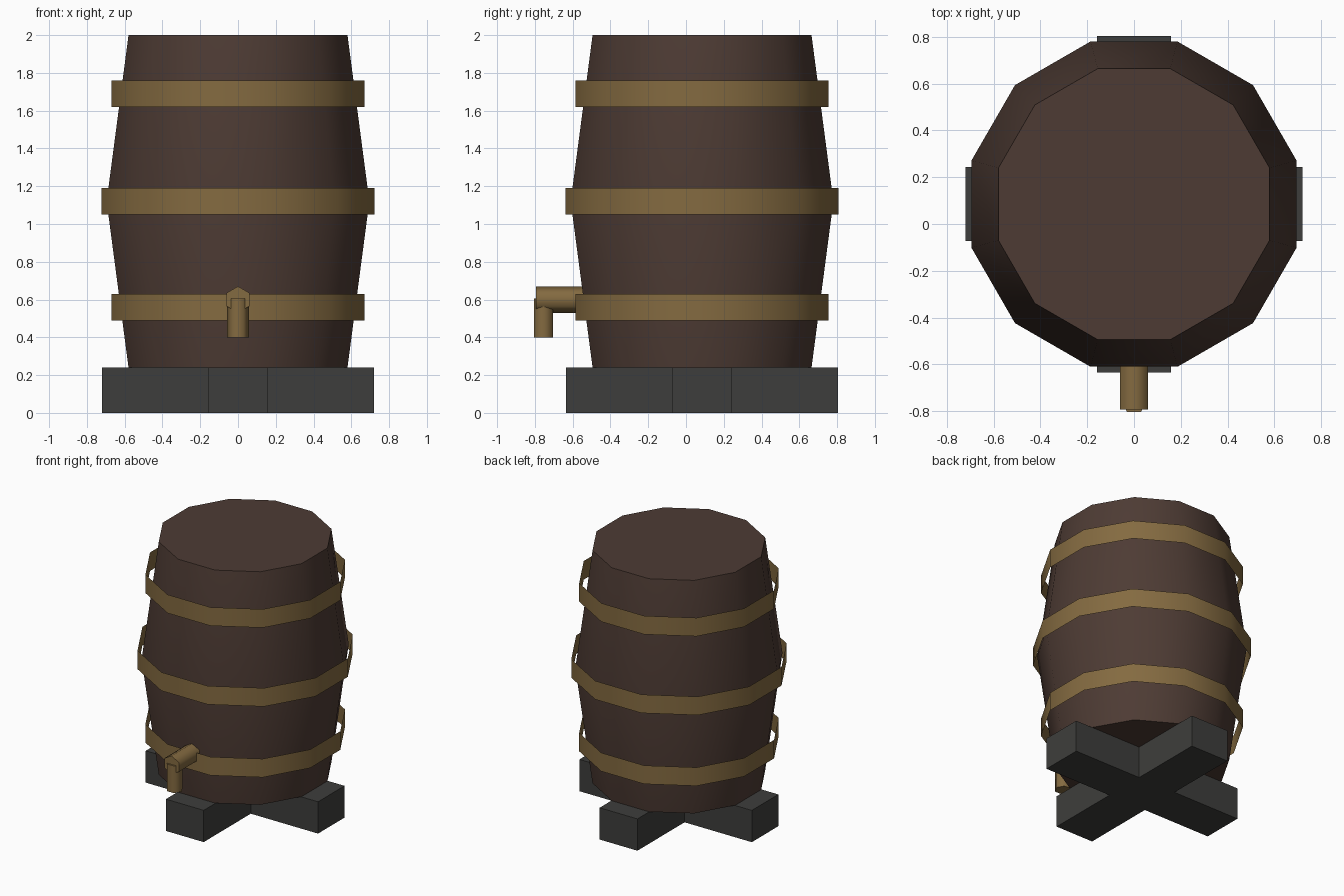
import bpy, bmesh, math
from mathutils import Matrix, Vector

if "Cube" in bpy.data.objects:
    bpy.data.objects.remove(bpy.data.objects["Cube"])

CY = 0.085  # barrel axis offset in y


def material(name, rgb):
    m = bpy.data.materials.new(name)
    m.diffuse_color = (*rgb, 1)
    m.use_nodes = True
    m.node_tree.nodes["Principled BSDF"].inputs["Base Color"].default_value = m.diffuse_color
    return m


WOOD = material("dark_wood", (0.075, 0.044, 0.034))
BRASS = material("brass", (0.23, 0.145, 0.052))
IRON = material("dark_stand", (0.048, 0.048, 0.045))


def loft(name, rings, mat, matrix=Matrix(), caps=True, smooth=None):
    """Skin a list of equal-length point rings, bottom to top."""
    bm = bmesh.new()
    loops = [[bm.verts.new(matrix @ Vector(p)) for p in r] for r in rings]
    n = len(loops[0])
    for a, b in zip(loops, loops[1:]):
        for i in range(n):
            j = (i + 1) % n
            bm.faces.new((a[i], a[j], b[j], b[i]))
    if caps:
        bm.faces.new(loops[0][::-1])
        bm.faces.new(loops[-1])
    me = bpy.data.meshes.new(name)
    bm.to_mesh(me)
    bm.free()
    me.materials.append(mat)
    ob = bpy.data.objects.new(name, me)
    bpy.context.collection.objects.link(ob)
    if smooth:
        bpy.ops.object.select_all(action='DESELECT')
        ob.select_set(True)
        bpy.context.view_layer.objects.active = ob
        bpy.ops.object.shade_smooth_by_angle(angle=math.radians(smooth))
    return ob


def ring(n, r, z, start=0.0):
    return [(r * math.cos(start + i * math.tau / n),
             r * math.sin(start + i * math.tau / n), z) for i in range(n)]


axis = Matrix.Translation((0, CY, 0))
TURN = math.radians(15)

# Barrel body: twelve sides, widest at the middle
loft("barrel", [ring(12, r, z, TURN) for r, z in
                ((0.60, 0.24), (0.72, 1.12), (0.60, 2.0))],
     WOOD, axis, smooth=40)

# Hoops: open bands of sheet metal standing off the staves
for name, r, z in (("lower_hoop", 0.693, 0.49), ("middle_hoop", 0.748, 1.05),
                   ("upper_hoop", 0.693, 1.62)):
    loft(name, [ring(12, r, z, TURN), ring(12, r, z + 0.14, TURN)],
         BRASS, axis, caps=False, smooth=40)

# Stand: one cross-shaped slab
L, W = 0.72, 0.158
arm = [(W, -W), (L, -W), (L, W)]
cross = []
for k in range(4):
    rot = Matrix.Rotation(k * math.pi / 2, 3, 'Z')
    cross += [rot @ Vector((x, y, 0)) for x, y in arm]
loft("cross_stand", [cross, [p + Vector((0, 0, 0.24)) for p in cross]], IRON, axis)

# Tap: hexagonal pipe with a corner on top, and a downward spout
pipe = Matrix.Translation((0, -0.53, 0.60)) @ Matrix.Rotation(math.pi / 2, 4, 'X')
loft("tap_pipe", [ring(6, 0.07, 0, math.pi / 2), ring(6, 0.07, 0.263, math.pi / 2)],
     BRASS, pipe, smooth=65)
loft("tap_spout", [ring(6, 0.058, 0.40), ring(6, 0.058, 0.605)],
     BRASS, Matrix.Translation((0, -0.755, 0)), smooth=65)
